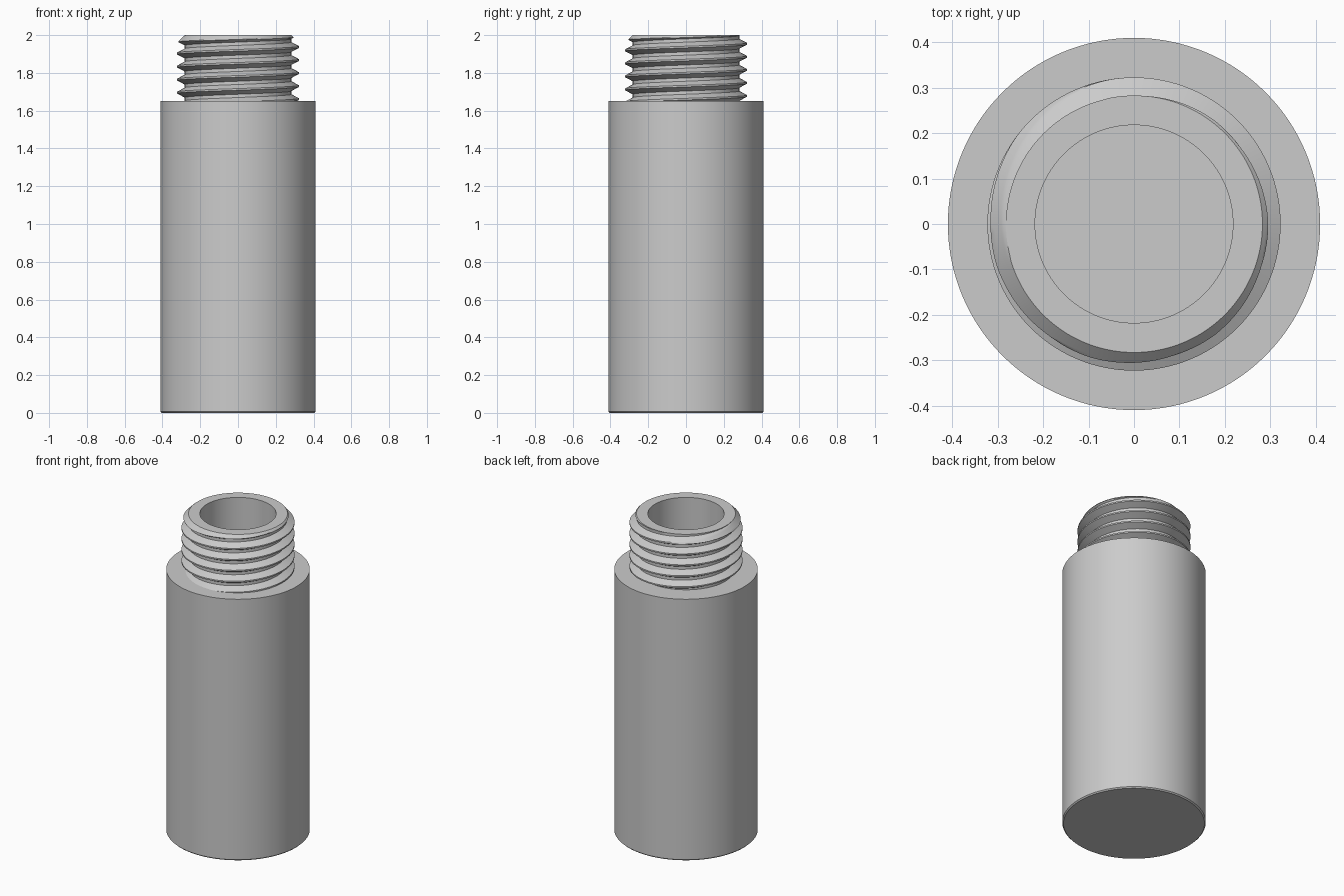
import bpy, bmesh, math

cube = bpy.data.objects.get("Cube")
if cube:
    bpy.data.objects.remove(cube, do_unlink=True)

STEPS = 128
BODY_R, BORE_R = 0.41, 0.218
SHOULDER, TOP, FLOOR = 1.65, 2.0, 0.2
CREST, ROOT, TIP = 0.323, 0.282, 0.283
PITCH, PHASE = 0.069, 1.937

grey = bpy.data.materials.new("plain grey")
grey.use_nodes = True
colour = (0.6, 0.6, 0.6, 1)
grey.diffuse_color = colour
grey.node_tree.nodes["Principled BSDF"].inputs["Base Color"].default_value = colour


def revolve(name, profile):
    """Sweep profile(angle) -> [(radius, z), ...] once around the z axis."""
    bm = bmesh.new()
    columns = []
    for i in range(STEPS + 1):
        a = math.tau * i / STEPS
        columns.append([bm.verts.new((r * math.cos(a), r * math.sin(a), z))
                        for r, z in profile(a)])
    for left, right in zip(columns, columns[1:]):
        for j in range(len(left) - 1):
            bm.faces.new((left[j], right[j], right[j + 1], left[j + 1]))
    bmesh.ops.remove_doubles(bm, verts=bm.verts, dist=1e-5)
    mesh = bpy.data.meshes.new(name)
    bm.to_mesh(mesh)
    bm.free()
    mesh.materials.append(grey)
    obj = bpy.data.objects.new(name, mesh)
    bpy.context.collection.objects.link(obj)
    bpy.ops.object.select_all(action="DESELECT")
    obj.select_set(True)
    bpy.context.view_layer.objects.active = obj
    bpy.ops.object.shade_smooth_by_angle(angle=math.radians(30))
    return obj


# Solid cylinder with a small bottom chamfer and a blind bore
def body_profile(angle):
    edge = 0.007
    return [(0, 0), (BODY_R - edge, 0), (BODY_R, edge), (BODY_R, SHOULDER),
            (BORE_R, SHOULDER), (BORE_R, FLOOR), (0, FLOOR)]


# Row positions within one pitch: crest flat, lower and upper flanks, root flat
CREST_HALF, ROOT_START, CUTS = 1 / 16, 3 / 8, 6
flank = [CREST_HALF + (ROOT_START - CREST_HALF) * k / CUTS for k in range(CUTS + 1)]
rows = flank + [1 - u for u in reversed(flank)]


def thread_radius(z, angle):
    t = abs(((z - PHASE) / PITCH - angle / math.tau + 0.5) % 1 - 0.5)
    height = (ROOT_START - t) / (ROOT_START - CREST_HALF)
    r = ROOT + (CREST - ROOT) * min(1, max(0, height))
    return min(r, TIP + TOP - z)      # 45 degree lead-in chamfer


# Right-handed helical thread, trimmed flat at both ends, with the bore inside
def neck_profile(angle):
    points = []
    for turn in range(-7, 3):
        for u in rows:
            z = PHASE + PITCH * (turn + u + angle / math.tau)
            z = min(TOP, max(SHOULDER, z))
            points.append((thread_radius(z, angle), z))
    return points + [(BORE_R, TOP), (BORE_R, SHOULDER)]


revolve("body", body_profile)
revolve("threaded_neck", neck_profile)
